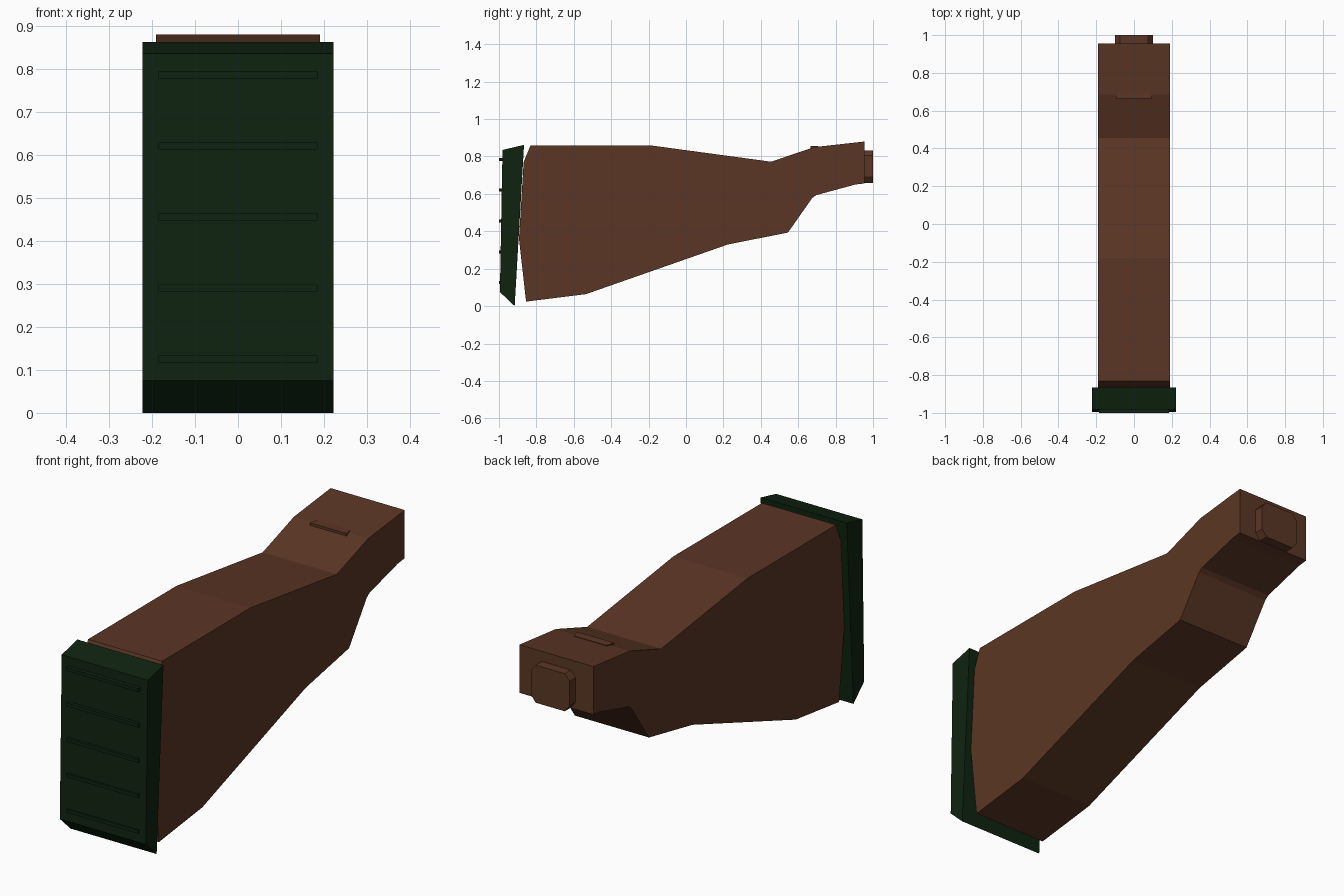
import bpy, bmesh
from mathutils import Vector

if "Cube" in bpy.data.objects:
    bpy.data.objects.remove(bpy.data.objects["Cube"])


def material(name, rgb):
    m = bpy.data.materials.new(name)
    m.diffuse_color = (*rgb, 1)
    m.use_nodes = True
    m.node_tree.nodes["Principled BSDF"].inputs["Base Color"].default_value = m.diffuse_color
    return m


WOOD = material("brown wood", (0.105, 0.037, 0.018))
RUBBER = material("dark green rubber", (0.0045, 0.017, 0.005))


def prism(name, points, offset, mat):
    """Extrude a flat outline along the offset vector."""
    bm = bmesh.new()
    face = bm.faces.new([bm.verts.new(p) for p in points])
    ext = bmesh.ops.extrude_face_region(bm, geom=[face])
    moved = [v for v in ext["geom"] if isinstance(v, bmesh.types.BMVert)]
    bmesh.ops.translate(bm, verts=moved, vec=Vector(offset))
    bmesh.ops.recalc_face_normals(bm, faces=bm.faces)
    mesh = bpy.data.meshes.new(name)
    bm.to_mesh(mesh)
    bm.free()
    mesh.materials.append(mat)
    ob = bpy.data.objects.new(name, mesh)
    bpy.context.collection.objects.link(ob)
    return ob


def side_prism(name, profile, half_width, mat):
    """Extrude a (y, z) side profile across the width."""
    pts = [(-half_width, y, z) for y, z in profile]
    return prism(name, pts, (2 * half_width, 0, 0), mat)


# Wooden stock body
side_prism("stock_body", [
    (-0.832, 0.858), (-0.18, 0.858), (0.455, 0.772), (0.685, 0.85),
    (0.955, 0.88), (0.955, 0.656), (0.905, 0.65), (0.695, 0.593),
    (0.675, 0.578), (0.545, 0.393), (0.225, 0.33), (-0.535, 0.064),
    (-0.855, 0.024), (-0.893, 0.36), (-0.868, 0.77)], 0.191, WOOD)

# Chamfered tenon at the far end
prism("end_tenon", [
    (-0.1, 0.95, 0.69), (-0.075, 0.95, 0.658), (0.075, 0.95, 0.658),
    (0.1, 0.95, 0.69), (0.1, 0.95, 0.805), (0.075, 0.95, 0.833),
    (-0.075, 0.95, 0.833), (-0.1, 0.95, 0.805)], (0, 0.05, 0), WOOD)

# Small raised ledge on top of the grip
prism("top_ledge", [
    (-0.095, 0.665, 0.83), (0.095, 0.665, 0.83),
    (0.085, 0.705, 0.83), (-0.085, 0.705, 0.83)], (0, 0, 0.025), WOOD)

# Butt pad
side_prism("butt_pad", [
    (-0.981, 0.835), (-0.866, 0.862), (-0.916, 0.0), (-0.995, 0.075)],
    0.222, RUBBER)

# Grip ridges across the pad
for i in range(5):
    z = 0.125 + 0.165 * i
    side_prism(f"pad_ridge_{i + 1}", [
        (-1.0, z - 0.008), (-1.0, z + 0.008),
        (-0.97, z + 0.008), (-0.97, z - 0.008)], 0.185, RUBBER)
